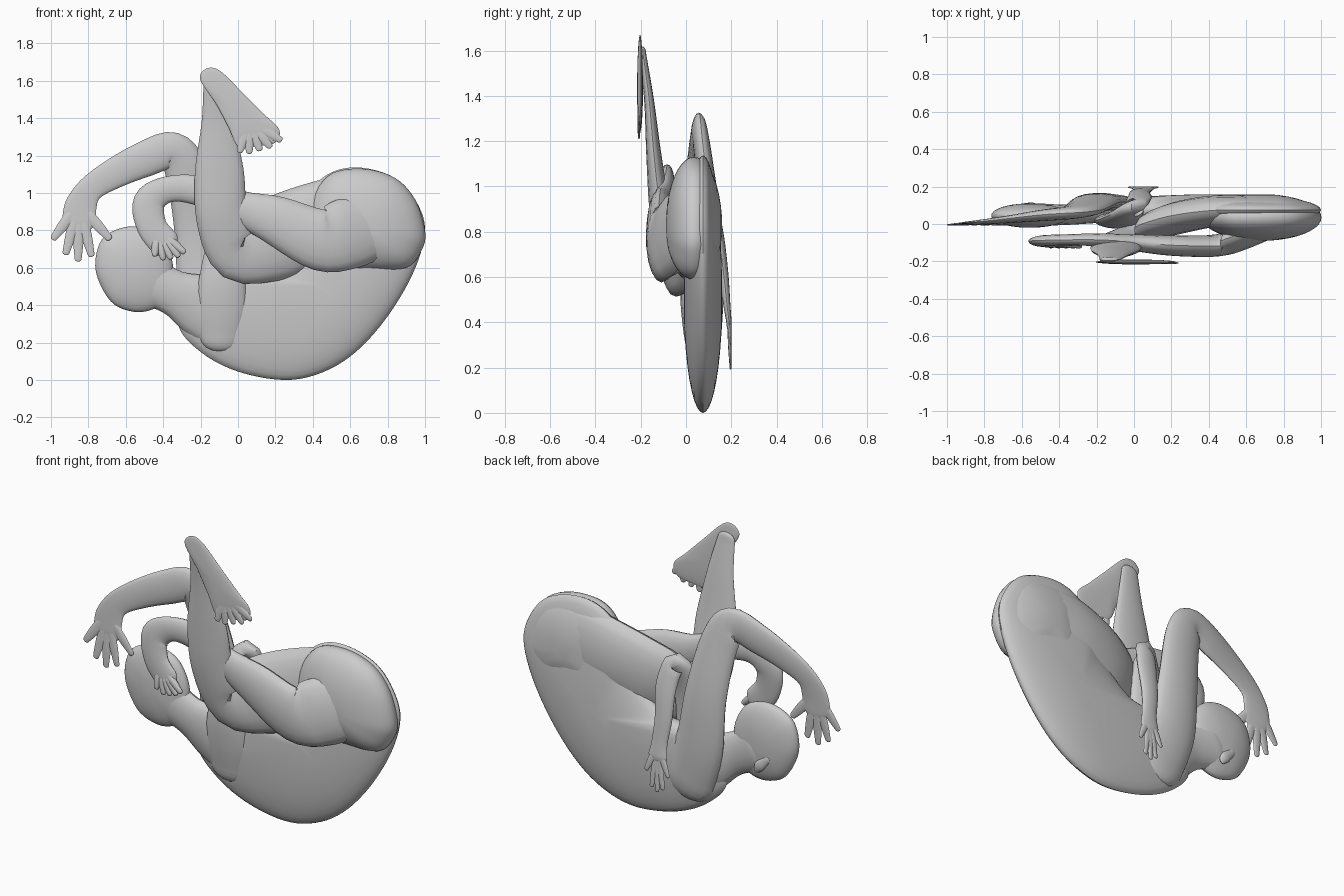
import bpy, bmesh, math
from mathutils import Vector

def spline(pts, n, closed=False):
    """Catmull-Rom through tuples of any length."""
    out, c = [], len(pts)
    get = lambda i: Vector(pts[i % c] if closed else pts[max(0, min(c - 1, i))])
    for i in range(c if closed else c - 1):
        a, b, d, e = get(i - 1), get(i), get(i + 1), get(i + 2)
        for k in range(n):
            t = k / n
            out.append(0.5 * (2 * b + (d - a) * t + (2 * a - 5 * b + 4 * d - e) * t * t
                              + (3 * b - a - 3 * d + e) * t ** 3))
    if not closed:
        out.append(get(c - 1))
    return out

def skin(name, rings):
    """Join closed rings into one capped surface."""
    bm = bmesh.new()
    rows = [[bm.verts.new(p) for p in r] for r in rings]
    m = len(rows[0])
    for a, b in zip(rows, rows[1:]):
        for i in range(m):
            bm.faces.new((a[i], a[(i + 1) % m], b[(i + 1) % m], b[i]))
    bm.faces.new(rows[0][::-1])
    bm.faces.new(rows[-1])
    bmesh.ops.recalc_face_normals(bm, faces=bm.faces)
    me = bpy.data.meshes.new(name)
    bm.to_mesh(me)
    bm.free()
    ob = bpy.data.objects.new(name, me)
    bpy.context.collection.objects.link(ob)
    bpy.context.view_layer.objects.active = ob
    ob.select_set(True)
    bpy.ops.object.shade_smooth_by_angle(angle=math.radians(40))
    ob.select_set(False)

def limb(name, pts, n=5, sides=18):
    """Flattened tube; each point is (x, z, y, half width, half depth)."""
    s = spline(pts, n)
    tang = []
    for i in range(len(s)):
        d = s[min(i + 1, len(s) - 1)] - s[max(i - 1, 0)]
        tang.append(Vector((d[0], d[1])).normalized())
    def ring(q, t, k, ext):
        x, z, y, w, h = q
        x, z = x + t.x * w * ext, z + t.y * w * ext
        r = []
        for j in range(sides):
            a = 2 * math.pi * j / sides
            c, v = math.cos(a) * w * k, math.sin(a) * h * k
            r.append((x - t.y * c, y + v, z + t.x * c))
        return r
    caps = ((0.9, 0.26), (0.72, 0.46), (0.45, 0.6), (0.12, 0.67))
    rings = [ring(s[0], tang[0], k, -e) for k, e in reversed(caps)]
    rings += [ring(q, t, 1, 0) for q, t in zip(s, tang)]
    rings += [ring(s[-1], tang[-1], k, e) for k, e in caps]
    skin(name, rings)

def pillow(name, outline, centre, y, depth, n=5):
    """Lens-like slab with a smooth (x, z) outline."""
    o = spline(outline, n, True)
    rings = []
    for k in range(1, 20):
        a = math.pi * k / 20
        f, d = math.sin(a), -math.cos(a)
        rings.append([(centre[0] + (p[0] - centre[0]) * f, y + d * depth,
                       centre[1] + (p[1] - centre[1]) * f) for p in o])
    skin(name, rings)

def digits(name, root, tips, y0, y1, w, h):
    """Fan of fingers or toes from around a root to each tip."""
    for i, (x, z) in enumerate(tips):
        bx, bz = root[0] + (x - root[0]) * 0.3, root[1] + (z - root[1]) * 0.3
        limb(f"{name}_{i + 1}", [(bx, bz, y0, w, h), ((bx + x) / 2, (bz + z) / 2, (y0 + y1) / 2, w, h),
                                 (x, z, y1, w * 0.65, h * 0.6)], 3, 10)

# curled back and belly, then the near hip
pillow("torso", [(-.32, .3), (-.2, .15), (0, .045), (.25, 0), (.45, .04), (.63, .15), (.8, .34),
                 (.94, .58), (1, .8), (.95, .96), (.84, 1.08), (.66, 1.135), (.5, 1.11), (.38, 1.0),
                 (.3, .78), (.1, .6), (-.1, .56), (-.25, .5)], (.5, .5), .075, .085)
pillow("hip", [(.4, .6), (.7, .59), (.9, .6), (.985, .7), (1, .8), (.95, .96), (.84, 1.08),
               (.66, 1.13), (.48, 1.09), (.38, .9)], (.68, .82), .035, .125)

# head, neck and ear
limb("neck", [(-.5, .54, .05, .14, .06), (-.35, .47, .05, .12, .055), (-.2, .4, .065, .17, .06),
              (0, .31, .075, .2, .06)])
pillow("head", [(-.76, .58), (-.74, .73), (-.66, .8), (-.54, .82), (-.42, .77), (-.35, .63),
                (-.36, .45), (-.45, .38), (-.56, .365), (-.68, .42)], (-.56, .6), .045, .065)
limb("ear", [(-.6, .52, .1, .02, .008), (-.55, .47, .103, .03, .012), (-.53, .44, .1, .02, .008)], 4, 10)

# folded leg ending in the foot over the head
limb("folded_leg", [(.72, .83, -.01, .18, .07), (.58, .78, -.07, .19, .07), (.44, .75, -.115, .165, .06),
                    (.2, .855, -.115, .13, .055), (0, .925, -.1, .09, .045), (-.2, 1.01, -.085, .08, .035),
                    (-.37, 1.02, -.085, .07, .03), (-.475, .95, -.09, .085, .03),
                    (-.46, .82, -.1, .08, .025), (-.39, .73, -.105, .08, .02)])
digits("folded_foot_toe", (-.43, .8), [(-.29, .685), (-.32, .665), (-.36, .655), (-.4, .65), (-.445, .67)],
       -.105, -.12, .024, .017)

# raised leg: thigh, knee, shin
limb("raised_leg", [(.8, .85, .08, .15, .05), (.62, .87, .08, .22, .07), (.4, .83, .065, .22, .085),
                    (.17, .74, .015, .22, .085), (0, .69, -.06, .16, .06), (-.085, .88, -.11, .14, .05),
                    (-.1, 1.12, -.14, .13, .035), (-.11, 1.38, -.163, .085, .022),
                    (-.13, 1.58, -.19, .055, .015)])
pillow("raised_foot", [(-.2, 1.6), (-.19, 1.65), (-.14, 1.67), (-.08, 1.64), (.03, 1.53), (.14, 1.42),
                       (.22, 1.34), (.2, 1.27), (.1, 1.25), (0, 1.25), (-.05, 1.35), (-.12, 1.48)],
       (.01, 1.42), -.203, .013)
digits("raised_foot_toe", (.06, 1.38), [(.225, 1.285), (.17, 1.25), (.115, 1.235), (.06, 1.22), (.01, 1.225)],
       -.205, -.208, .026, .008)

# far arm arching over the head, with open hand
limb("arched_arm", [(-.08, .27, .09, .17, .06), (-.17, .5, .115, .15, .05), (-.21, .8, .115, .13, .045),
                    (-.27, 1.1, .08, .115, .04), (-.35, 1.225, .06, .1, .035), (-.5, 1.18, .045, .095, .03),
                    (-.67, 1.1, .025, .08, .02), (-.79, 1.02, .012, .07, .014),
                    (-.84, .93, .006, .085, .01), (-.85, .85, .003, .09, .008)])
digits("arched_hand_finger", (-.85, .94), [(-.985, .76), (-.92, .68), (-.855, .645), (-.785, .67), (-.69, .76)],
       .003, -.004, .028, .007)

# near arm going up behind the shin and down over the back
limb("wrapping_arm", [(-.09, .23, .055, .12, .045), (-.085, .38, .035, .14, .05), (-.08, .55, .02, .125, .045),
                      (-.05, .78, .04, .1, .04), (0, .92, .09, .065, .04), (.03, .8, .14, .065, .025),
                      (.03, .62, .165, .055, .022), (.045, .48, .18, .05, .016), (.05, .4, .19, .06, .012)])
digits("wrapping_hand_finger", (.05, .46), [(-.02, .3), (.015, .22), (.05, .2), (.085, .22), (.12, .31)],
       .19, .197, .02, .008)
